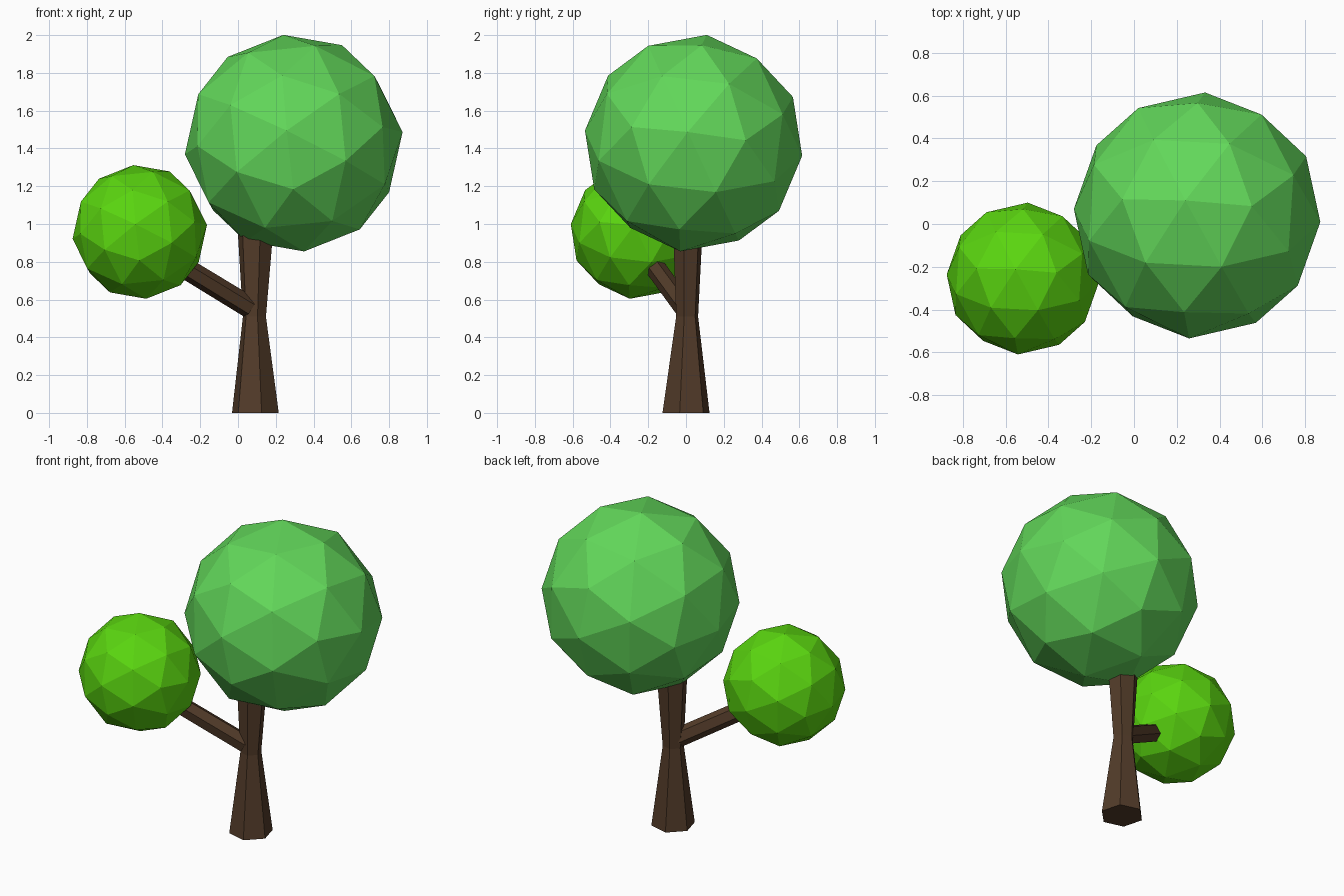
import bpy, bmesh, math
from mathutils import Matrix, Vector

cube = bpy.data.objects.get("Cube")
if cube:
    bpy.data.objects.remove(cube, do_unlink=True)


def material(name, rgb):
    m = bpy.data.materials.new(name)
    m.use_nodes = True
    m.diffuse_color = (*rgb, 1)
    m.node_tree.nodes["Principled BSDF"].inputs["Base Color"].default_value = (*rgb, 1)
    return m


bark = material("brown bark", (0.085, 0.044, 0.022))
leaf = material("soft green leaves", (0.122, 0.68, 0.102))
bright_leaf = material("bright green leaves", (0.102, 0.665, 0.005))


def finish(name, bm, mat):
    bmesh.ops.recalc_face_normals(bm, faces=bm.faces)
    mesh = bpy.data.meshes.new(name)
    bm.to_mesh(mesh)
    bm.free()
    mesh.materials.append(mat)
    obj = bpy.data.objects.new(name, mesh)
    bpy.context.collection.objects.link(obj)
    return obj


def loft(name, rings, direction, start_angle, mat, sides=6):
    """Skin polygon rings given as (centre, radius_u, radius_v)."""
    d = Vector(direction).normalized()
    # u is horizontal, v completes the ring's plane
    u = Vector((1, 0, 0)) if abs(d.z) > 0.99 else Vector((0, 0, 1)).cross(d).normalized()
    v = d.cross(u)
    bm = bmesh.new()
    loops = []
    for centre, ru, rv in rings:
        loop = []
        for i in range(sides):
            a = start_angle + math.tau * i / sides
            loop.append(bm.verts.new(Vector(centre) + u * ru * math.cos(a) + v * rv * math.sin(a)))
        loops.append(loop)
    for low, high in zip(loops, loops[1:]):
        for i in range(sides):
            j = (i + 1) % sides
            bm.faces.new((low[i], low[j], high[j], high[i]))
    bm.faces.new(loops[0])
    bm.faces.new(loops[-1])
    return finish(name, bm, mat)


# Tilted crown orientation: line up an edge midpoint with the crown's top
pole = Vector((0, 0, 1))
neighbour = Vector((-2, 0, 1)).normalized()
bm = bmesh.new()
bmesh.ops.create_icosphere(bm, subdivisions=1, radius=1)
ordered = sorted((w.co.normalized() for w in bm.verts), key=lambda c: (c - pole).length)
pole, neighbour = ordered[0].copy(), ordered[1].copy()
bm.free()


def frame(up, side):
    up = up.normalized()
    side = (side - up * side.dot(up)).normalized()
    return Matrix((side, up.cross(side), up)).transposed()


source = frame(pole + neighbour, neighbour - pole)
target = frame(Vector((-0.055, 0.07, 0.572)), Vector((0.575, -0.03, 0.0625)))
tilt = (target @ source.transposed()).to_4x4()


def crown(name, centre, radius, mat):
    bm = bmesh.new()
    bmesh.ops.create_icosphere(bm, subdivisions=2, radius=radius,
                               matrix=Matrix.Translation(centre) @ tilt)
    return finish(name, bm, mat)


# Foliage
crown("large_crown", (0.295, 0.04, 1.428), 0.58, leaf)
crown("small_crown", (-0.52, -0.255, 0.958), 0.358, bright_leaf)

# Trunk: flared foot, narrow waist, wider top hidden in the crown
loft("trunk", [((0.092, 0, 0), 0.128, 0.129),
               ((0.087, 0.006, 0.51), 0.063, 0.06),
               ((0.093, 0.01, 1.0), 0.1, 0.082)],
     (0, 0, 1), math.radians(45), bark)

# Side branch reaching into the small crown
start, end = Vector((0.06, -0.01, 0.56)), Vector((-0.4, -0.215, 0.84))
loft("branch", [(start, 0.052, 0.058), (end, 0.052, 0.056)],
     end - start, math.radians(15), bark)
